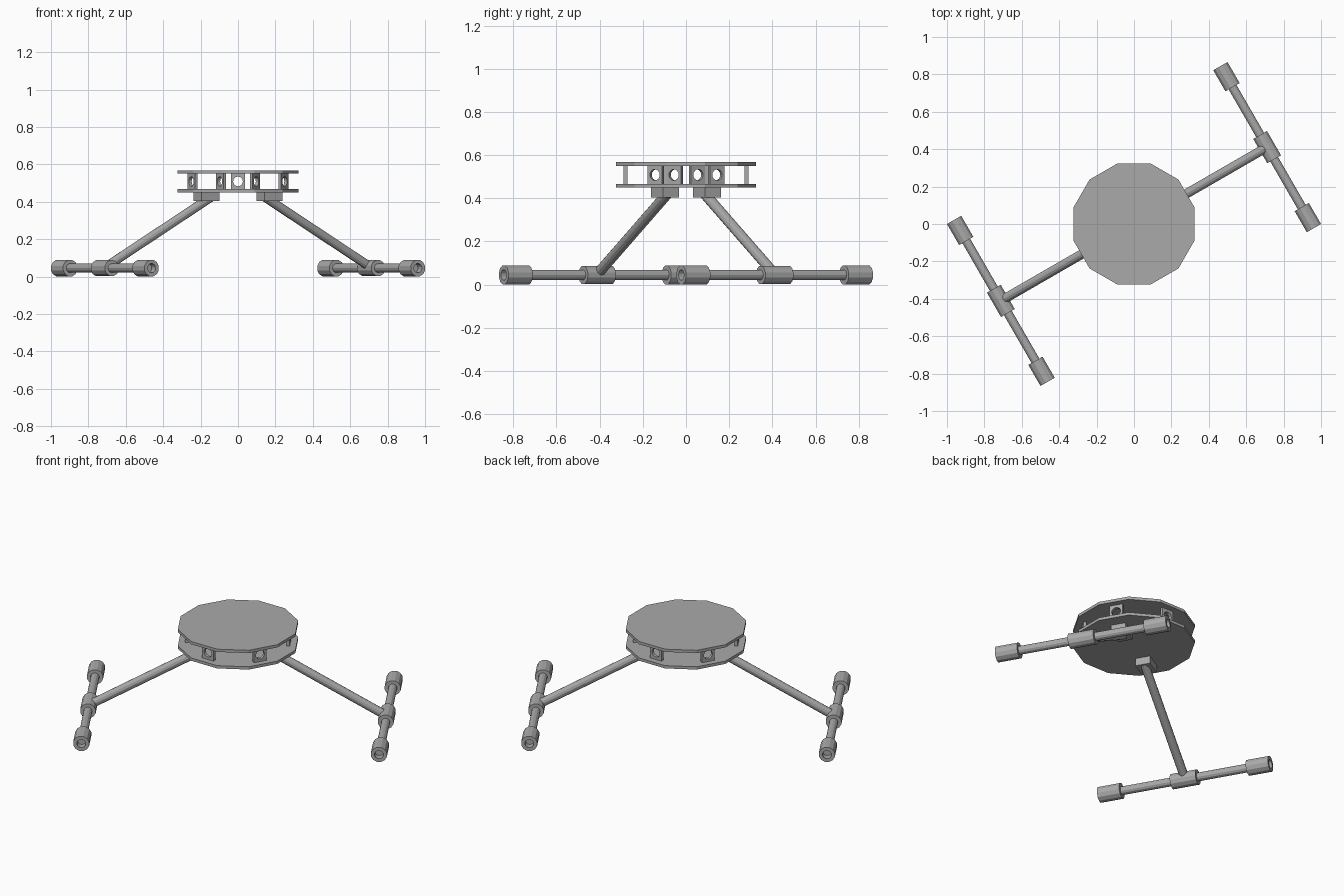
import bpy, bmesh, math
from mathutils import Vector, Matrix

cube = bpy.data.objects.get("Cube")
if cube:
    bpy.data.objects.remove(cube, do_unlink=True)

grey = bpy.data.materials.new("plain grey")
grey.use_nodes = True
COLOUR = (0.4, 0.4, 0.4, 1)
grey.diffuse_color = COLOUR
grey.node_tree.nodes["Principled BSDF"].inputs["Base Color"].default_value = COLOUR

SIDES = 12
SPOKE = math.radians(30)
FOOT_Z = 0.045


def finish(name, bm, matrix):
    bmesh.ops.recalc_face_normals(bm, faces=bm.faces)
    mesh = bpy.data.meshes.new(name)
    bm.to_mesh(mesh)
    bm.free()
    mesh.materials.append(grey)
    obj = bpy.data.objects.new(name, mesh)
    obj.matrix_world = matrix
    bpy.context.collection.objects.link(obj)
    return obj


def rod(name, start, end, radius, turn=0):
    """Straight faceted bar between two points."""
    start, end = Vector(start), Vector(end)
    axis = end - start
    bm = bmesh.new()
    bmesh.ops.create_cone(bm, cap_ends=True, segments=SIDES, radius1=radius,
                          radius2=radius, depth=axis.length,
                          matrix=Matrix.Rotation(turn, 4, 'Z'))
    place = Matrix.Translation((start + end) / 2) @ axis.to_track_quat('Z', 'Y').to_matrix().to_4x4()
    return finish(name, bm, place)


def sleeve(name, start, end, outer, inner):
    """Open tube between two points."""
    start, end = Vector(start), Vector(end)
    axis = end - start
    profile = [(outer, 0), (outer, axis.length), (inner, axis.length), (inner, 0)]
    bm = bmesh.new()
    rings = []
    for i in range(SIDES):
        a = math.tau * (i + 0.5) / SIDES
        rings.append([bm.verts.new((r * math.cos(a), r * math.sin(a), h)) for r, h in profile])
    for i, ring in enumerate(rings):
        after = rings[(i + 1) % SIDES]
        for j in range(4):
            k = (j + 1) % 4
            bm.faces.new((ring[j], after[j], after[k], ring[k]))
    place = Matrix.Translation(start) @ axis.to_track_quat('Z', 'Y').to_matrix().to_4x4()
    return finish(name, bm, place)


def holed_plate(name, angle, distance, width, height, thick, hole, z):
    """Upright bracket facing outward along a spoke, with a round hole."""
    bm = bmesh.new()
    n = 16
    layers = []
    for x in (-thick / 2, thick / 2):
        inner, outer = [], []
        for i in range(n):
            a = math.tau * i / n
            c, s = math.cos(a), math.sin(a)
            m = max(abs(c), abs(s))
            inner.append(bm.verts.new((x, hole * c, hole * s)))
            outer.append(bm.verts.new((x, width / 2 * c / m, height / 2 * s / m)))
        layers.append((inner, outer))
    (bi, bo), (fi, fo) = layers
    for i in range(n):
        j = (i + 1) % n
        for a, b in ((bi, bo), (bo, fo), (fo, fi), (fi, bi)):
            bm.faces.new((a[i], a[j], b[j], b[i]))
    place = Matrix.Rotation(angle, 4, 'Z') @ Matrix.Translation((distance, 0, z))
    return finish(name, bm, place)


# Two twelve-sided body plates
for name, low, high in (("lower_plate", 0.45, 0.467), ("upper_plate", 0.55, 0.567)):
    rod(name, (0, 0, low), (0, 0, high), 0.336, math.radians(15))

# Holed brackets between the plates, an inner and an outer one on each spoke
for i in range(6):
    angle = SPOKE + i * math.radians(60)
    for label, distance in (("inner", 0.104), ("outer", 0.28)):
        holed_plate(f"{label}_bracket_{i + 1}", angle, distance,
                    0.077, 0.085, 0.018, 0.026, 0.5085)

# Legs and skids, one set on each side
for side, angle in (("left", SPOKE), ("right", SPOKE + math.pi)):
    out = Vector((math.cos(angle), math.sin(angle), 0))
    along = Vector((-out.y, out.x, 0))
    up = Vector((0, 0, 1))

    bm = bmesh.new()
    bmesh.ops.create_cube(bm, size=1, matrix=Matrix.Diagonal((0.112, 0.085, 0.047, 1)))
    finish(f"{side}_leg_block", bm,
           Matrix.Translation(out * 0.195 + up * 0.428) @ Matrix.Rotation(angle, 4, 'Z'))

    foot = out * 0.822 + up * FOOT_Z
    rod(f"{side}_leg", out * 0.165 + up * 0.425, foot - out * 0.012 + up * 0.01, 0.025)
    rod(f"{side}_skid_bar", foot - along * 0.46, foot + along * 0.46, 0.024)
    sleeve(f"{side}_skid_coupling", foot - along * 0.075, foot + along * 0.075, 0.044, 0.024)
    for end, sign in (("back", 1), ("front", -1)):
        if side == "right":
            sign = -sign
        sleeve(f"{side}_{end}_skid_cap", foot + along * sign * 0.37,
               foot + along * sign * 0.5, 0.0455, 0.025)
